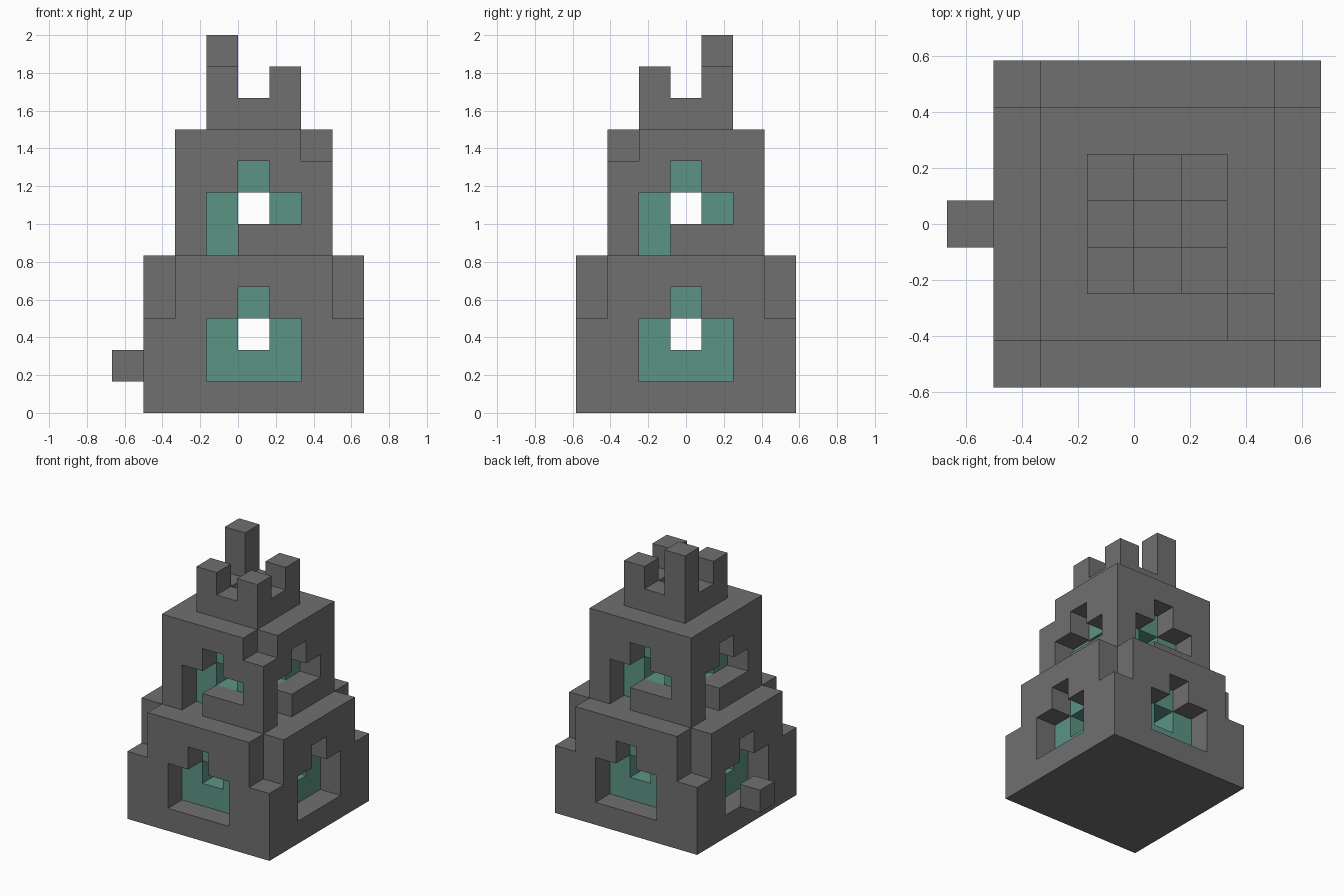
import bpy
import bmesh
from math import radians
from mathutils import Vector

U = 1 / 6                              # block size
ORIGIN = Vector((-0.5, -3.5 * U, 0))   # corner of block (0, 0, 0)

if "Cube" in bpy.data.objects:
    bpy.data.objects.remove(bpy.data.objects["Cube"])


def material(name, rgb):
    mat = bpy.data.materials.new(name)
    mat.use_nodes = True
    mat.diffuse_color = (*rgb, 1)
    mat.node_tree.nodes["Principled BSDF"].inputs["Base Color"].default_value = (*rgb, 1)
    return mat


STONE = material("grey stone", (0.165, 0.16, 0.165))
TEAL = material("teal stone", (0.107, 0.296, 0.235))


def box(i0, i1, j0, j1, k0, k1):
    """Set of blocks in an inclusive range."""
    return {(i, j, k) for i in range(i0, i1 + 1)
            for j in range(j0, j1 + 1) for k in range(k0, k1 + 1)}


def four_sides(cells, start, size):
    """Repeat wall cells (across, up) on the outer layer of all four sides."""
    end = start + size - 1
    out = set()
    for a, k in cells:
        out |= {(start + a, start, k), (end, start + a, k),
                (end - a, end, k), (start, end - a, k)}
    return out


# Lower tier: stepped corners, window recesses, pierced teal core
lower_core = box(1, 5, 1, 5, 1, 3)
lower_windows = four_sides([(a, k) for a in (2, 3, 4) for k in (1, 2)] + [(3, 3)], 0, 7)
lower_corners = {(i, j, k) for i in (0, 6) for j in (0, 6) for k in (3, 4)}
lower_wall = box(0, 6, 0, 6, 0, 4) - lower_core - lower_windows - lower_corners
lower_core -= box(3, 3, 0, 6, 2, 2) | box(0, 6, 3, 3, 2, 2)

# Upper tier: one chipped corner, lopsided windows, pierced teal core
upper_core = box(2, 4, 2, 4, 5, 7)
upper_windows = four_sides([(1, 5), (1, 6), (2, 6), (3, 6), (2, 7)], 1, 5)
upper_wall = box(1, 5, 1, 5, 5, 8) - upper_core - upper_windows - {(5, 1, 8)}
upper_core -= box(3, 3, 1, 5, 6, 6) | box(1, 5, 3, 3, 6, 6)

# Crown: hollow ring with four corner posts, one taller
crown = box(2, 4, 2, 4, 9, 9) - {(3, 3, 9)}
crown |= {(i, j, 10) for i in (2, 4) for j in (2, 4)} | {(2, 4, 11)}

parts = [
    ("lower_wall", lower_wall, STONE),
    ("lower_core", lower_core, TEAL),
    ("upper_wall", upper_wall, STONE),
    ("upper_core", upper_core, TEAL),
    ("crown", crown, STONE),
    ("side_block", {(-1, 3, 1)}, STONE),
]
solid = set().union(*(cells for _, cells, _ in parts))


def build(name, cells, mat):
    """Skin the exposed sides of the blocks and merge flat areas."""
    bm = bmesh.new()
    for cell in sorted(cells):
        centre = Vector(cell) + Vector((0.5, 0.5, 0.5))
        for axis in range(3):
            for sign in (-1, 1):
                n = Vector((0, 0, 0))
                n[axis] = sign
                if tuple(int(c + d) for c, d in zip(cell, n)) in solid:
                    continue
                s = Vector((0, 0, 0))
                s[(axis + 1) % 3] = 0.5
                t = n.cross(s)
                mid = centre + n / 2
                bm.faces.new([bm.verts.new(ORIGIN + U * (mid + p))
                              for p in (-s - t, s - t, s + t, t - s)])
    bmesh.ops.remove_doubles(bm, verts=bm.verts, dist=0.001)
    bmesh.ops.dissolve_limit(bm, angle_limit=radians(1), verts=bm.verts, edges=bm.edges)
    mesh = bpy.data.meshes.new(name)
    bm.to_mesh(mesh)
    bm.free()
    mesh.materials.append(mat)
    bpy.context.collection.objects.link(bpy.data.objects.new(name, mesh))


for part in parts:
    build(*part)
